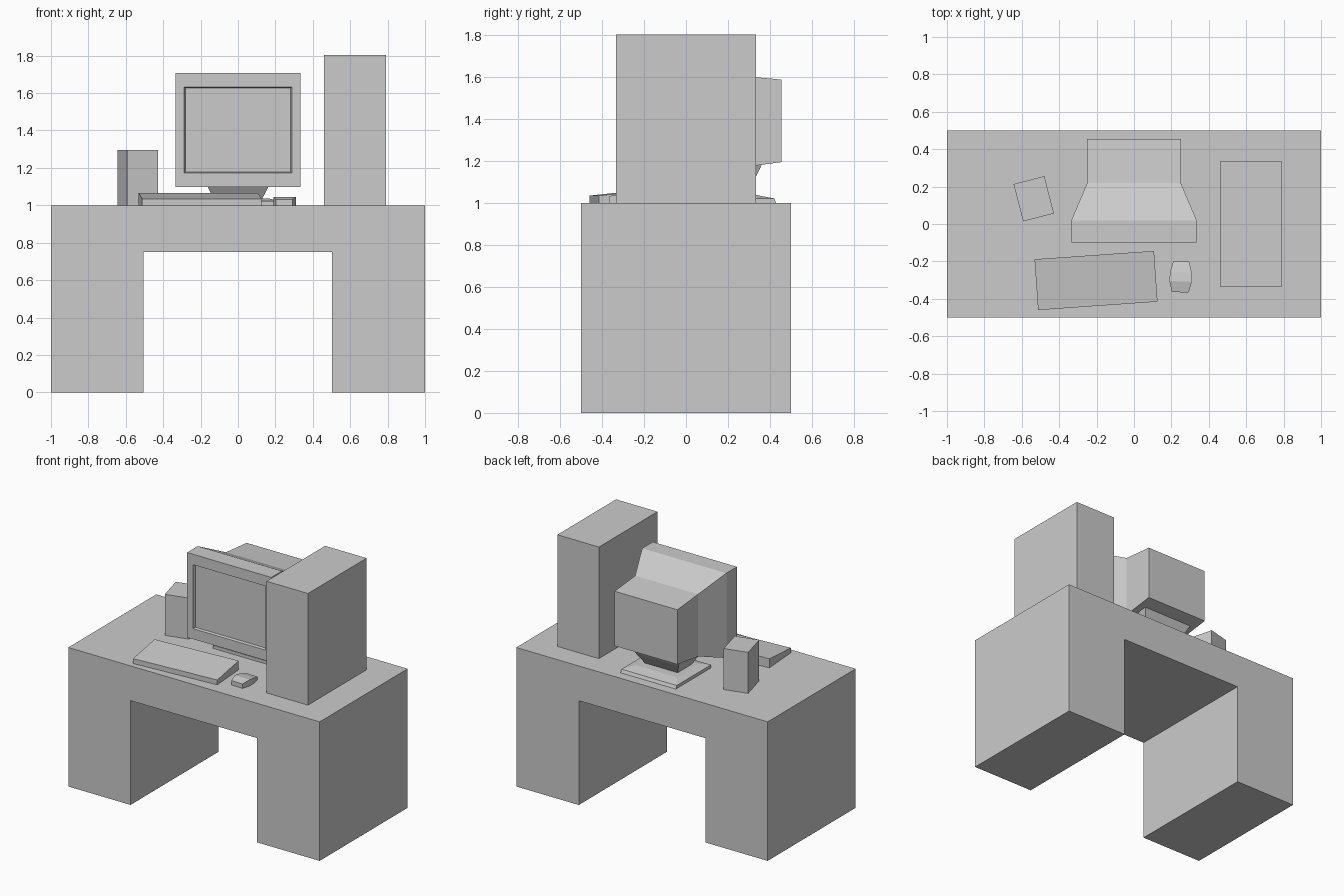
import bpy, bmesh, math
from mathutils import Matrix

if "Cube" in bpy.data.objects:
    bpy.data.objects.remove(bpy.data.objects["Cube"])

grey = bpy.data.materials.new("plain grey")
grey.diffuse_color = (0.6, 0.6, 0.6, 1)
grey.use_nodes = True
grey.node_tree.nodes["Principled BSDF"].inputs["Base Color"].default_value = grey.diffuse_color


def finish(name, bm, matrix=None):
    if matrix:
        bmesh.ops.transform(bm, matrix=matrix, verts=bm.verts)
    bmesh.ops.recalc_face_normals(bm, faces=bm.faces)
    mesh = bpy.data.meshes.new(name)
    bm.to_mesh(mesh)
    bm.free()
    mesh.materials.append(grey)
    ob = bpy.data.objects.new(name, mesh)
    bpy.context.collection.objects.link(ob)
    return ob


def loft(bm, rings):
    """Join rings of points with side faces and close both ends."""
    loops = [[bm.verts.new(p) for p in ring] for ring in rings]
    for a, b in zip(loops, loops[1:]):
        n = len(a)
        for i in range(n):
            bm.faces.new((a[i], a[(i + 1) % n], b[(i + 1) % n], b[i]))
    return bm.faces.new(loops[0]), bm.faces.new(loops[-1])


def rect_z(hx, y0, y1, z):
    return [(-hx, y0, z), (hx, y0, z), (hx, y1, z), (-hx, y1, z)]


def rect_y(x0, x1, z0, z1, y):
    return [(x0, y, z0), (x1, y, z0), (x1, y, z1), (x0, y, z1)]


def placed(x, y, z, degrees):
    return Matrix.Translation((x, y, z)) @ Matrix.Rotation(math.radians(degrees), 4, 'Z')


# Desk: arch profile extruded front to back
profile = [(-1, 0), (-.505, 0), (-.505, .75), (.503, .75),
           (.503, 0), (1, 0), (1, 1), (-1, 1)]
bm = bmesh.new()
loft(bm, [[(x, y, z) for x, z in profile] for y in (-.5, .5)])
finish("desk", bm)

# Computer case
bm = bmesh.new()
loft(bm, [rect_z(.165, -.333, .333, z) for z in (0, .803)])
finish("computer_case", bm, placed(.625, 0, 1, 0))

# Speaker, turned on the desk
bm = bmesh.new()
loft(bm, [rect_z(.085, -.103, .103, z) for z in (0, .295)])
finish("speaker", bm, placed(-.536, .135, 1, 14.5))

# Monitor: recessed screen, bezel, tapered shoulder and back box
bm = bmesh.new()
loft(bm, [rect_y(-.282, .282, 1.178, 1.628, -.082),
          rect_y(-.288, .288, 1.173, 1.633, -.10),
          rect_y(-.335, .335, 1.098, 1.708, -.10),
          rect_y(-.335, .335, 1.098, 1.708, .02),
          rect_y(-.25, .25, 1.163, 1.61, .22),
          rect_y(-.25, .25, 1.195, 1.588, .455)])
finish("monitor", bm)

# Monitor foot with a sloped rim
bm = bmesh.new()
loft(bm, [rect_z(.22, .03, .43, 1.0), rect_z(.22, .03, .42, 1.022),
          rect_z(.165, .085, .34, 1.037)])
finish("monitor_foot", bm)

# Flared neck under the monitor
bm = bmesh.new()
loft(bm, [rect_z(.13, .12, .28, 1.036), rect_z(.168, .07, .325, 1.11),
          rect_z(.20, .07, .36, 1.178)])
# keep the front of the neck below the tapered housing
finish("monitor_neck", bm)

# Keyboard: wedge profile extruded sideways
wedge = [(-.136, 0), (.136, 0), (.136, .065), (-.136, .035)]
bm = bmesh.new()
loft(bm, [[(x, y, z) for y, z in wedge] for x in (-.32, .32)])
finish("keyboard", bm, placed(-.203, -.302, 1, 4))

# Mouse: cross-sections from front to back, highest in the middle
bm = bmesh.new()
loft(bm, [rect_y(-w, w, 0, h, y) for y, w, h in
          ((-.083, .045, .032), (-.025, .06, .045), (.025, .058, .038), (.083, .042, .022))])
finish("mouse", bm, placed(.25, -.282, 1, -2))
